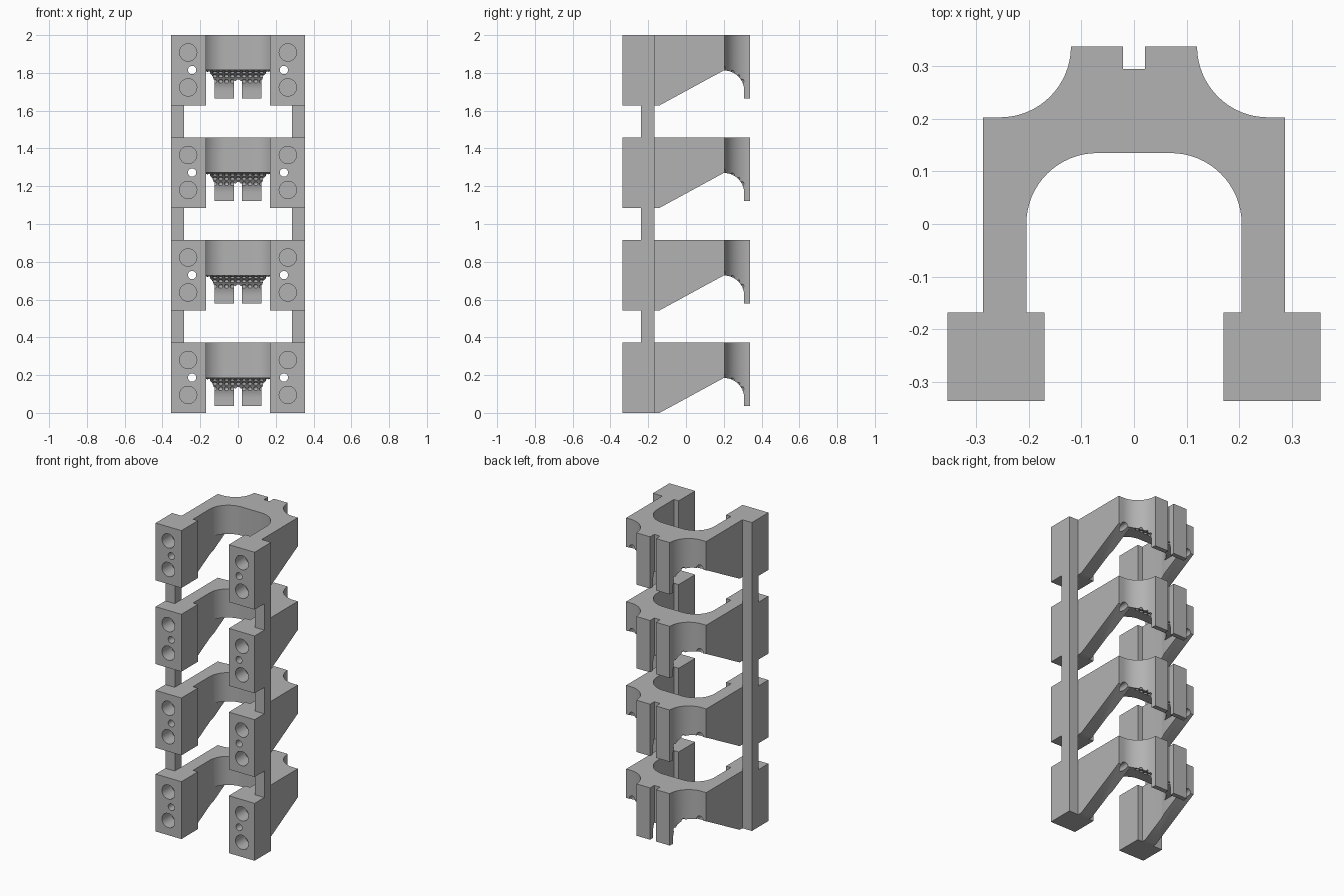
import bpy, bmesh, math
from mathutils import Matrix, Vector

cube = bpy.data.objects.get("Cube")
if cube:
    bpy.data.objects.remove(cube, do_unlink=True)

LEVELS, HEIGHT = 4, 0.372
PITCH = (2 - HEIGHT) / (LEVELS - 1)

grey = bpy.data.materials.new("plain_grey")
grey.use_nodes = True
colour = (0.45, 0.45, 0.45, 1)
grey.diffuse_color = colour
grey.node_tree.nodes["Principled BSDF"].inputs["Base Color"].default_value = colour


def make_object(name, bm):
    bmesh.ops.recalc_face_normals(bm, faces=bm.faces)
    mesh = bpy.data.meshes.new(name)
    bm.to_mesh(mesh)
    bm.free()
    mesh.materials.append(grey)
    obj = bpy.data.objects.new(name, mesh)
    bpy.context.collection.objects.link(obj)
    return obj


def prism(name, points, direction):
    bm = bmesh.new()
    face = bm.faces.new([bm.verts.new(p) for p in points])
    ext = bmesh.ops.extrude_face_region(bm, geom=[face])
    verts = [g for g in ext["geom"] if isinstance(g, bmesh.types.BMVert)]
    bmesh.ops.translate(bm, verts=verts, vec=direction)
    return make_object(name, bm)


def box(name, low, high):
    (x0, y0, z0), (x1, y1, z1) = low, high
    return prism(name, [(x0, y0, z0), (x1, y0, z0), (x1, y1, z0), (x0, y1, z0)],
                 (0, 0, z1 - z0))


def arc(cx, cy, r, start, end, steps=16):
    angles = [math.radians(start + (end - start) * i / steps) for i in range(steps + 1)]
    return [(cx + r * math.cos(a), cy + r * math.sin(a)) for a in angles]


def carve(target, cutter):
    mod = target.modifiers.new("cut", "BOOLEAN")
    mod.operation = "DIFFERENCE"
    mod.solver = "EXACT"
    mod.object = cutter
    bpy.context.view_layer.objects.active = target
    bpy.ops.object.modifier_apply(modifier=mod.name)
    bpy.data.objects.remove(cutter, do_unlink=True)


# Arched bracket outline: one half, then mirrored
half = arc(0.07, 0, 0.135, 90, 0)
half += [(0.205, -0.168), (0.17, -0.168), (0.17, -0.337), (0.355, -0.337),
         (0.355, -0.168), (0.287, -0.168), (0.287, 0.203)]
half += arc(0.255, 0.338, 0.135, 270, 180)
half += [(0.021, 0.338), (0.021, 0.295)]
outline = half + [(-x, y) for x, y in reversed(half)]
bracket = prism("bracket_1", [(x, y, 0) for x, y in outline], (0, 0, HEIGHT))

# Sloped arms and rounded underside of the rear lip
under = [(-0.14, 0)] + arc(0.2, 0.077, 0.108, 90, 0)
under += [(0.308, 0.036), (0.45, 0.036), (0.45, -0.1), (-0.14, -0.1)]
carve(bracket, prism("underside_cutter", [(-0.5, y, z) for y, z in under], (1, 0, 0)))
carve(bracket, box("arch_cutter", (-0.2, -0.1, -0.1), (0.2, 0.2, 0.186)))

# Blind sockets and through holes in the front blocks
bm = bmesh.new()
for side in (-1, 1):
    for x, z, r, y0, y1 in ((0.264, 0.095, 0.046, -0.4, -0.24),
                            (0.264, 0.28, 0.046, -0.4, -0.24),
                            (0.243, 0.187, 0.022, -0.4, 0.3)):
        place = Matrix.Translation((side * x, (y0 + y1) / 2, z)) @ Matrix.Rotation(math.pi / 2, 4, "X")
        bmesh.ops.create_cone(bm, cap_ends=True, segments=32, radius1=r, radius2=r,
                              depth=y1 - y0, matrix=place)
carve(bracket, make_object("hole_cutter", bm))

# Rows of small dimples under the rear lip
bm = bmesh.new()
for row in range(4):
    a = math.radians(82 - 18 * row)
    for i in range(-5, 6):
        centre = Vector((0.031 * i + 0.001, 0.2 + 0.108 * math.cos(a), 0.077 + 0.108 * math.sin(a)))
        bmesh.ops.create_icosphere(bm, subdivisions=2, radius=0.012,
                                   matrix=Matrix.Translation(centre))
carve(bracket, make_object("dimple_cutter", bm))

bpy.ops.object.select_all(action="DESELECT")
bracket.select_set(True)
bpy.context.view_layer.objects.active = bracket
bpy.ops.object.shade_smooth_by_angle(angle=math.radians(30))

# Stack the brackets and join them with rail pieces
for level in range(1, LEVELS):
    copy = bracket.copy()
    copy.name = f"bracket_{level + 1}"
    copy.location.z = level * PITCH
    bpy.context.collection.objects.link(copy)
    for name, x0, x1 in (("left", 0.287, 0.355), ("right", -0.355, -0.287)):
        box(f"{name}_rail_{level}", (x0, -0.238, (level - 1) * PITCH + HEIGHT),
            (x1, -0.168, level * PITCH))
